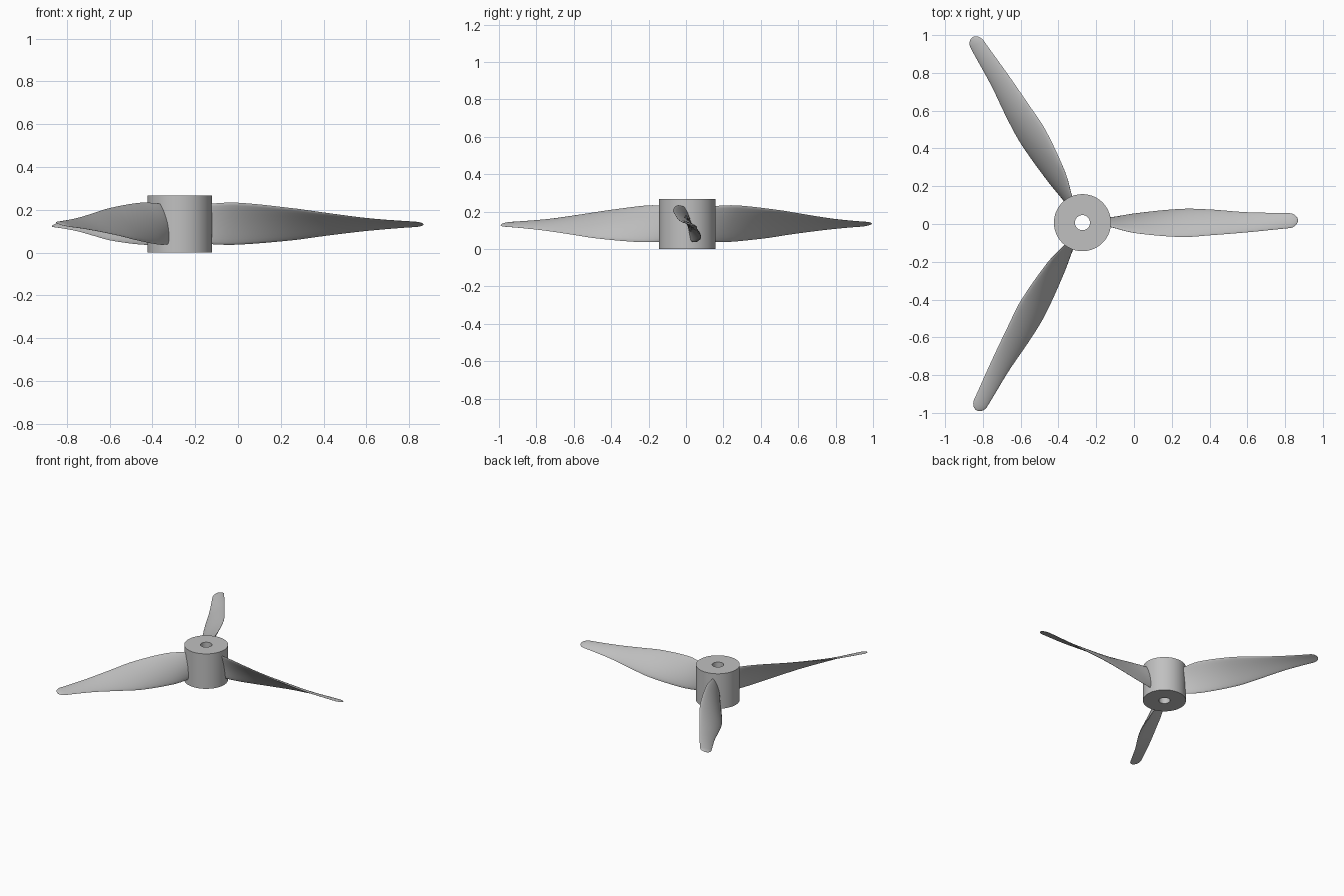
import bpy, bmesh, math
from mathutils import Vector, Matrix

if "Cube" in bpy.data.objects:
    bpy.data.objects.remove(bpy.data.objects["Cube"], do_unlink=True)

HUB = Vector((-0.273, 0.007, 0))
HEIGHT, RADIUS, BORE = 0.266, 0.151, 0.04
TIP, ROUND = 1.141, 0.045

grey = bpy.data.materials.new("light_grey")
grey.use_nodes = True
colour = (0.53, 0.53, 0.53, 1)
grey.diffuse_color = colour
grey.node_tree.nodes["Principled BSDF"].inputs["Base Color"].default_value = colour


def add_object(name, bm, angle):
    bmesh.ops.recalc_face_normals(bm, faces=bm.faces)
    mesh = bpy.data.meshes.new(name)
    bm.to_mesh(mesh)
    bm.free()
    mesh.materials.append(grey)
    obj = bpy.data.objects.new(name, mesh)
    bpy.context.collection.objects.link(obj)
    bpy.ops.object.select_all(action='DESELECT')
    obj.select_set(True)
    bpy.context.view_layer.objects.active = obj
    bpy.ops.object.shade_smooth_by_angle(angle=math.radians(angle))


def bridge(bm, a, b):
    for i in range(len(a)):
        j = (i + 1) % len(a)
        bm.faces.new((a[i], a[j], b[j], b[i]))


# Hub: a tube with a bore right through it
def build_hub(sides=72):
    bm = bmesh.new()
    rings = []
    for r, z in ((BORE, 0), (RADIUS, 0), (RADIUS, HEIGHT), (BORE, HEIGHT)):
        rings.append([bm.verts.new(HUB + Vector((r * math.cos(t), r * math.sin(t), z)))
                      for t in (math.tau * i / sides for i in range(sides))])
    for k in range(4):
        bridge(bm, rings[k], rings[(k + 1) % 4])
    add_object("hub", bm, 30)


# Blade stations: radius, upper edge (y, z), lower edge (y, z)
STATIONS = [Vector(s) for s in (
    (0.05, 0, 0.08, 0.005, -0.08),
    (0.153, -0.023, 0.096, 0.024, -0.094),
    (0.273, -0.054, 0.1, 0.047, -0.096),
    (0.523, -0.076, 0.075, 0.073, -0.076),
    (0.673, -0.067, 0.054, 0.07, -0.056),
    (0.873, -0.051, 0.028, 0.055, -0.032),
    (1.073, -0.031, 0.012, 0.051, -0.015),
    (1.2, -0.02, 0.006, 0.046, -0.01))]


def edges_at(r):
    """Smooth interpolation through the stations."""
    k = max(i for i in range(len(STATIONS) - 1) if STATIONS[i][0] <= r)
    a, b = STATIONS[k], STATIONS[k + 1]
    before = STATIONS[max(k - 1, 0)]
    after = STATIONS[min(k + 2, len(STATIONS) - 1)]
    h = b[0] - a[0]
    t = (r - a[0]) / h
    ma = (b - before) * (h / (b[0] - before[0]))
    mb = (after - a) * (h / (after[0] - a[0]))
    return (a * (2*t**3 - 3*t**2 + 1) + ma * (t**3 - 2*t**2 + t)
            + b * (3*t**2 - 2*t**3) + mb * (t**3 - t**2))


def section(r, steps=12):
    """Cambered lens section between the two blade edges."""
    e = edges_at(r)
    top, low = Vector((r, e[1], e[2])), Vector((r, e[3], e[4]))
    mid, chord = (top + low) / 2, low - top
    past = max(0, r - TIP + ROUND) / ROUND
    chord *= math.sqrt(max(1 - past * past, 0.0004))
    normal = Vector((0, -chord.z, chord.y))
    points = []
    for i in range(2 * steps):
        a = math.pi * i / steps
        u = math.cos(a)
        bulge = 0.05 * (1 - u * u) + 0.055 * math.sin(a)
        points.append(mid + chord * (u / 2) + normal * bulge)
    return points


# Blade: twisted sections lofted to a rounded tip
def build_blade(name, angle):
    bm = bmesh.new()
    start, body = 0.12, TIP - ROUND
    radii = [start + (body - start) * i / 32 for i in range(33)]
    radii += [body + ROUND * math.sin(math.pi / 2 * i / 10) for i in range(1, 11)]
    place = Matrix.Translation(HUB + Vector((0, 0, HEIGHT / 2))) @ Matrix.Rotation(angle, 4, 'Z')
    rings = [[bm.verts.new(place @ p) for p in section(r)] for r in radii]
    for a, b in zip(rings, rings[1:]):
        bridge(bm, a, b)
    bm.faces.new(rings[0])
    bm.faces.new(rings[-1])
    add_object(name, bm, 50)


build_hub()
for k, name in enumerate(("left_blade", "back_blade", "front_blade")):
    build_blade(name, math.tau * k / 3)
